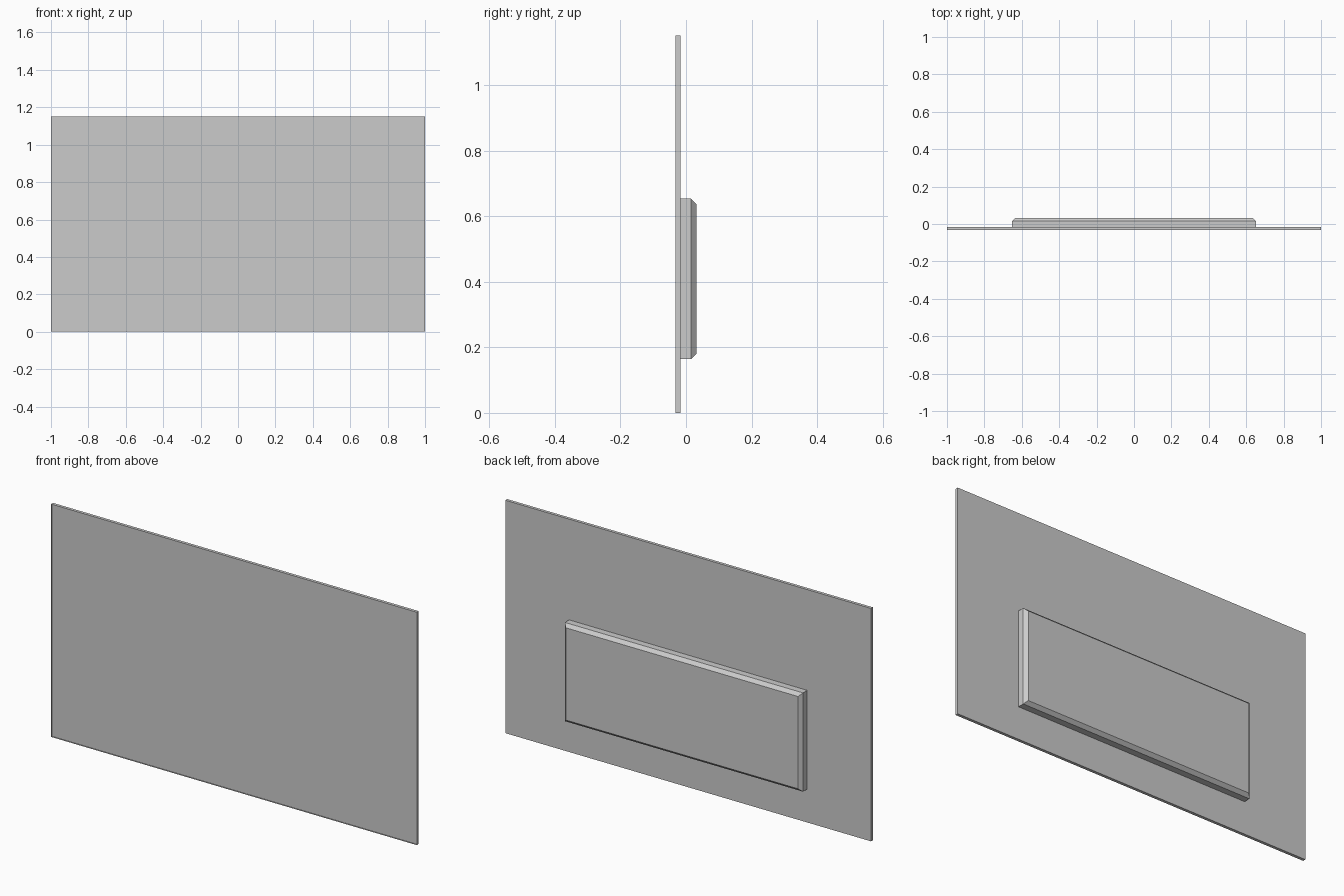
import bpy, bmesh

if "Cube" in bpy.data.objects:
    bpy.data.objects.remove(bpy.data.objects["Cube"])


def box(name, x, y0, y1, z0, z1):
    """Box mirrored about x = 0; returns the object and its open bmesh."""
    me = bpy.data.meshes.new(name)
    ob = bpy.data.objects.new(name, me)
    bpy.context.collection.objects.link(ob)
    bm = bmesh.new()
    bmesh.ops.create_cube(bm, size=1)
    for v in bm.verts:
        v.co.x = x if v.co.x > 0 else -x
        v.co.y = y1 if v.co.y > 0 else y0
        v.co.z = z1 if v.co.z > 0 else z0
    bm.normal_update()
    return ob, bm


def finish(ob, bm):
    bm.to_mesh(ob.data)
    bm.free()


# Thin display panel with a hairline bezel around a slightly recessed screen
panel, bm = box("display_panel", 1.0, -0.032, -0.017, 0.0, 1.151)
front = [f for f in bm.faces if f.normal.y < -0.5]
bmesh.ops.inset_region(bm, faces=front, thickness=0.004)
ext = bmesh.ops.extrude_discrete_faces(bm, faces=front)
bmesh.ops.translate(bm, vec=(0, 0.003, 0), verts=ext["faces"][0].verts)
finish(panel, bm)

# Rear electronics housing with chamfered back edges
housing, bm = box("rear_housing", 0.651, -0.017, 0.032, 0.165, 0.653)
rim = [e for e in bm.edges if all(v.co.y > 0 for v in e.verts)]
bmesh.ops.bevel(bm, geom=rim, offset=0.016, segments=1, affect='EDGES')
finish(housing, bm)
